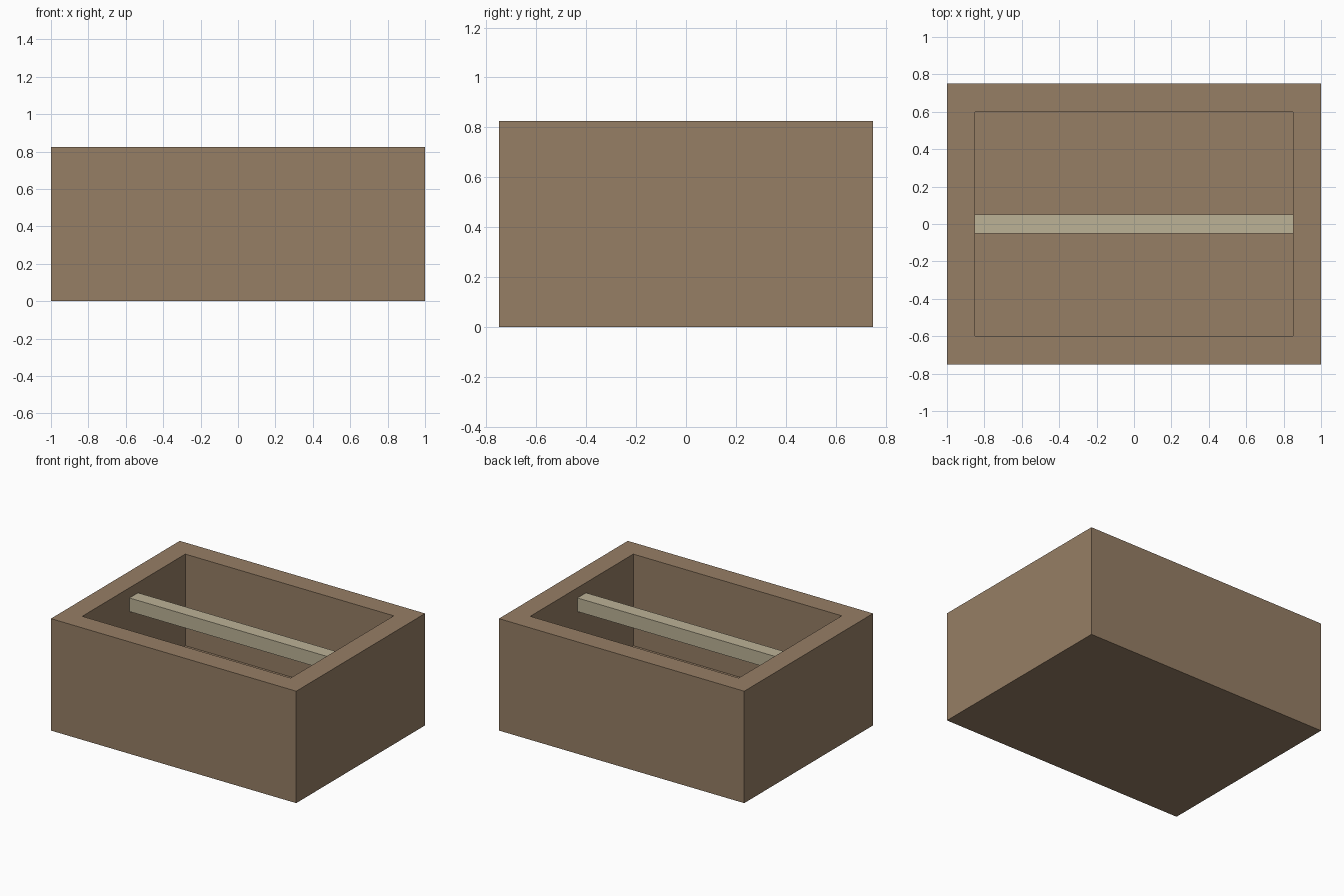
import bpy, bmesh
from mathutils import Matrix

if "Cube" in bpy.data.objects:
    bpy.data.objects.remove(bpy.data.objects["Cube"])

LENGTH, DEPTH, HEIGHT, WALL = 2.0, 1.5, 0.825, 0.15


def material(name, rgb):
    mat = bpy.data.materials.new(name)
    mat.diffuse_color = (*rgb, 1.0)
    mat.use_nodes = True
    mat.node_tree.nodes["Principled BSDF"].inputs["Base Color"].default_value = mat.diffuse_color
    return mat


def box_mesh(size, centre):
    bm = bmesh.new()
    bmesh.ops.create_cube(bm, size=1.0,
                          matrix=Matrix.Translation(centre) @ Matrix.Diagonal((*size, 1.0)))
    return bm


def finish(bm, name, mat):
    bmesh.ops.recalc_face_normals(bm, faces=bm.faces)
    mesh = bpy.data.meshes.new(name)
    bm.to_mesh(mesh)
    bm.free()
    mesh.materials.append(mat)
    obj = bpy.data.objects.new(name, mesh)
    bpy.context.collection.objects.link(obj)
    return obj


brown = material("brown_wood", (0.305, 0.209, 0.130))
pale = material("pale_wood", (0.503, 0.445, 0.305))

# Open box: inset the top face to form the rim, then sink it to the inner floor
bm = box_mesh((LENGTH, DEPTH, HEIGHT), (0, 0, HEIGHT / 2))
bm.normal_update()
top = max(bm.faces, key=lambda f: f.calc_center_median().z)
bmesh.ops.inset_region(bm, faces=[top], thickness=WALL, use_even_offset=True)
floor = bmesh.ops.extrude_discrete_faces(bm, faces=[top])["faces"][0]
bmesh.ops.translate(bm, verts=floor.verts, vec=(0, 0, WALL - HEIGHT))
finish(bm, "open_box", brown)

# Square bar spanning the opening from end wall to end wall
finish(box_mesh((LENGTH - 2 * WALL, 0.10, 0.10), (0, 0, 0.70)), "cross_bar", pale)
